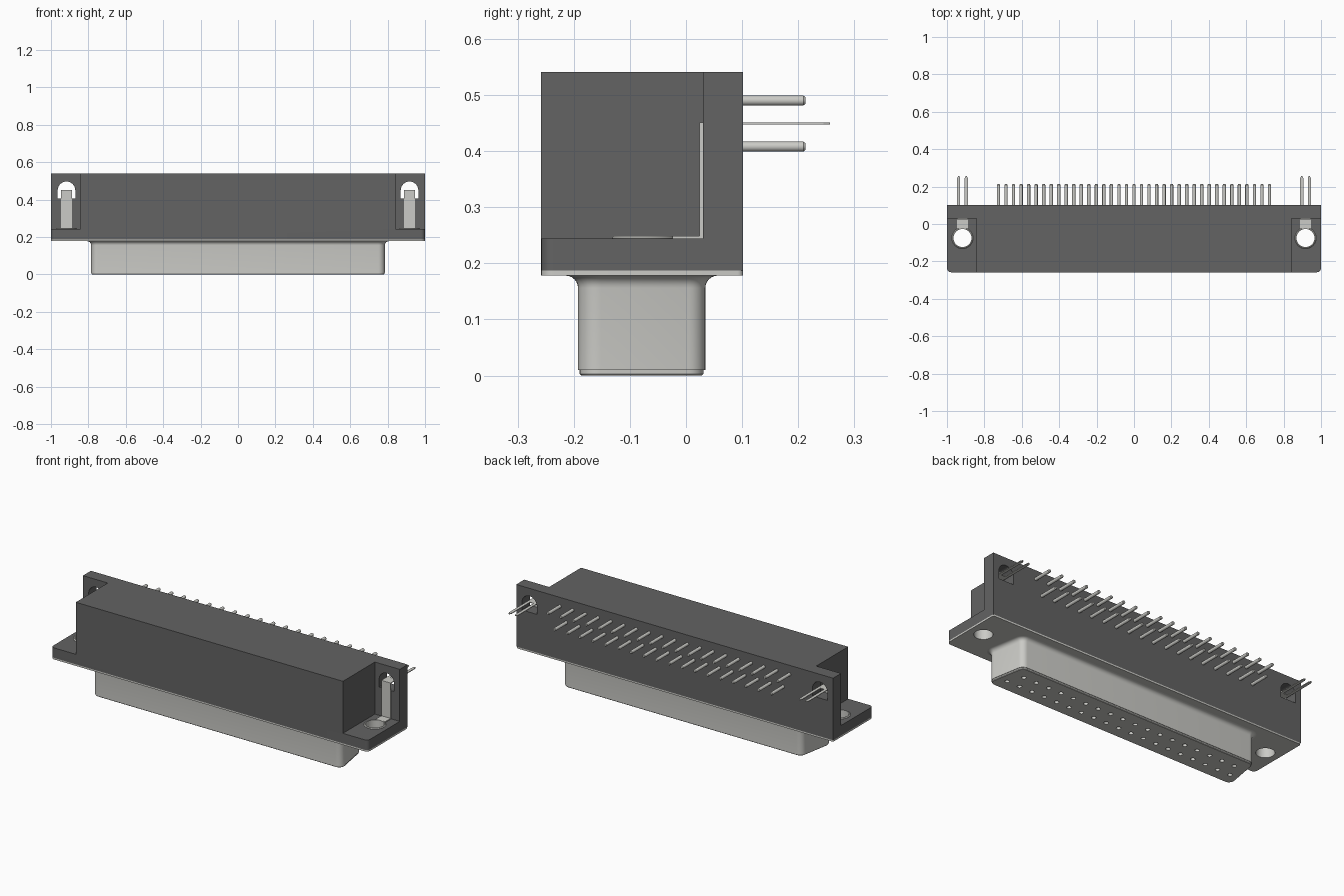
import bpy, bmesh
from math import sin, cos, pi, radians

if "Cube" in bpy.data.objects:
    bpy.data.objects.remove(bpy.data.objects["Cube"])


def material(name, rgb):
    m = bpy.data.materials.new(name)
    m.diffuse_color = (*rgb, 1)
    m.use_nodes = True
    m.node_tree.nodes["Principled BSDF"].inputs["Base Color"].default_value = m.diffuse_color
    return m


DARK = material("dark_plastic", (0.125, 0.125, 0.125))
METAL = material("pale_metal", (0.60, 0.60, 0.57))


def finish(bm, name, mat):
    bmesh.ops.recalc_face_normals(bm, faces=bm.faces[:])
    me = bpy.data.meshes.new(name)
    bm.to_mesh(me)
    bm.free()
    ob = bpy.data.objects.new(name, me)
    bpy.context.collection.objects.link(ob)
    if mat:
        me.materials.append(mat)
    return ob


def loft(bm, rings):
    """Skin a closed solid through rings of 3D points."""
    vs = [[bm.verts.new(p) for p in r] for r in rings]
    n = len(vs[0])
    for a, b in zip(vs, vs[1:]):
        for i in range(n):
            j = (i + 1) % n
            bm.faces.new((a[i], a[j], b[j], b[i]))
    bm.faces.new(vs[0][::-1])
    bm.faces.new(vs[-1])


def prism(bm, pts, a, b, axis="z"):
    put = {"x": lambda u, v, w: (w, u, v),
           "y": lambda u, v, w: (u, w, v),
           "z": lambda u, v, w: (u, v, w)}[axis]
    loft(bm, [[put(u, v, w) for u, v in pts] for w in (a, b)])


def rect(x0, x1, y0, y1):
    return [(x0, y0), (x1, y0), (x1, y1), (x0, y1)]


def arc(cx, cy, r, a0, a1, n):
    return [(cx + r * cos(radians(a0 + (a1 - a0) * i / n)),
             cy + r * sin(radians(a0 + (a1 - a0) * i / n))) for i in range(n + 1)]


def circle(cx, cy, r, n=32):
    return arc(cx, cy, r, 0, 360, n)[:-1]


def activate(ob):
    bpy.ops.object.select_all(action="DESELECT")
    ob.select_set(True)
    bpy.context.view_layer.objects.active = ob


def cut(ob, bm):
    """Subtract the solids in bm from ob, then drop the cutter."""
    c = finish(bm, "cutter", None)
    c.hide_render = True
    mod = ob.modifiers.new("cut", "BOOLEAN")
    mod.operation, mod.solver, mod.object = "DIFFERENCE", "EXACT", c
    activate(ob)
    bpy.ops.object.modifier_apply(modifier=mod.name)
    bpy.data.objects.remove(c)


def smooth(ob):
    activate(ob)
    bpy.ops.object.shade_smooth_by_angle(angle=radians(35))


SIDES = (-1, 1)
HX, HY = 0.917, -0.075          # mounting hole position
Y0, Y1 = -0.258, 0.102          # body depth
R = 0.022

# plastic body: rounded front corners, corner notches, holes and arched slots
bm = bmesh.new()
outline = (arc(-1 + R, Y0 + R, R, 180, 270, 8) + arc(1 - R, Y0 + R, R, 270, 360, 8)
           + [(1, Y1), (-1, Y1)])
prism(bm, outline, 0.187, 0.541)
body = finish(bm, "body", DARK)
bm = bmesh.new()
for s in SIDES:
    prism(bm, rect(*sorted((s * 0.843, s * 1.1)), -0.4, 0.03), 0.244, 0.7)
cut(body, bm)
bm = bmesh.new()
for s in SIDES:
    prism(bm, circle(s * HX, HY, 0.056), 0.1, 0.3)
    x = s * HX
    prism(bm, [(x - 0.047, 0.405), (x + 0.047, 0.405)] + arc(x, 0.45, 0.047, 0, 180, 20),
          0.0, 0.2, "y")
cut(body, bm)
smooth(body)

# metal flange plate under the body
bm = bmesh.new()
plate = (arc(-1 + R, Y0 + R, R, 180, 270, 8) + arc(1 - R, Y0 + R, R, 270, 360, 8)
         + arc(1 - 0.01, Y1 - 0.01, 0.01, 0, 90, 4) + arc(-1 + 0.01, Y1 - 0.01, 0.01, 90, 180, 4))
prism(bm, plate, 0.178, 0.187)
flange = finish(bm, "flange_plate", METAL)
bm = bmesh.new()
for s in SIDES:
    prism(bm, circle(s * HX, HY, 0.048), 0.1, 0.3)
cut(flange, bm)
smooth(flange)


# D-shaped shell with flared root and socket holes
def d_ring(z, r):
    f, b, yf, yb = 0.75, 0.722, -0.1575, -0.0005
    pts = (arc(f, yf, r, -90, 10, 8) + arc(b, yb, r, 10, 90, 7)
           + arc(-b, yb, r, 90, 170, 7) + arc(-f, yf, r, 170, 270, 8))
    return [(x, y, z) for x, y in pts]


profile = [(0, 0.029), (0.003, 0.032), (0.01, 0.032), (0.0101, 0.035)]
profile += [(0.156 + 0.022 * sin(t), 0.057 - 0.022 * cos(t))
            for t in [i * pi / 12 for i in range(7)]] + [(0.181, 0.057)]
bm = bmesh.new()
loft(bm, [d_ring(z, r) for z, r in profile])
shell = finish(bm, "connector_shell", METAL)

# two staggered contact rows: (count, hole y, pin z)
PITCH = 0.0805
ROWS = ((19, -0.120, 0.490), (18, -0.038, 0.408))
bm = bmesh.new()
pins = bmesh.new()
for n, hy, pz in ROWS:
    for i in range(n):
        x = (i - (n - 1) / 2) * PITCH
        prism(bm, circle(x, hy, 0.012, 20), -0.1, 0.14)
        loft(pins, [[(u, y, v) for u, v in circle(x, pz, r, 16)]
                    for y, r in ((0.09, 0.009), (0.209, 0.009), (0.213, 0.006))])
cut(shell, bm)
smooth(shell)
smooth(finish(pins, "contact_pins", METAL))

# mounting sleeves and board-lock brackets on both ends
for s, side in zip(SIDES, ("left", "right")):
    x = s * HX
    bm = bmesh.new()
    prof = [(0.048, 0.180), (0.057, 0.180), (0.057, 0.245), (0.053, 0.249), (0.048, 0.249)]
    rings = [[bm.verts.new((px, py, z)) for px, py in circle(x, HY, r)] for r, z in prof]
    for a, b in zip(rings, rings[1:] + rings[:1]):
        for i in range(32):
            j = (i + 1) % 32
            bm.faces.new((a[i], a[j], b[j], b[i]))
    smooth(finish(bm, side + "_mounting_sleeve", METAL))

    bm = bmesh.new()
    prism(bm, [(-0.024, 0.244), (0.03, 0.244), (0.03, 0.451), (0.024, 0.451),
               (0.024, 0.249), (-0.024, 0.249)], x - 0.029, x + 0.029, "x")
    half = [(0.012, 0.08), (0.012, 0.245), (0.017, 0.257), (0.023, 0.257),
            (0.029, 0.245), (0.029, 0.027)]
    fork = [(x + u, y) for u, y in half] + [(x - u, y) for u, y in reversed(half)]
    prism(bm, fork, 0.447, 0.451)
    finish(bm, side + "_board_lock", METAL)
